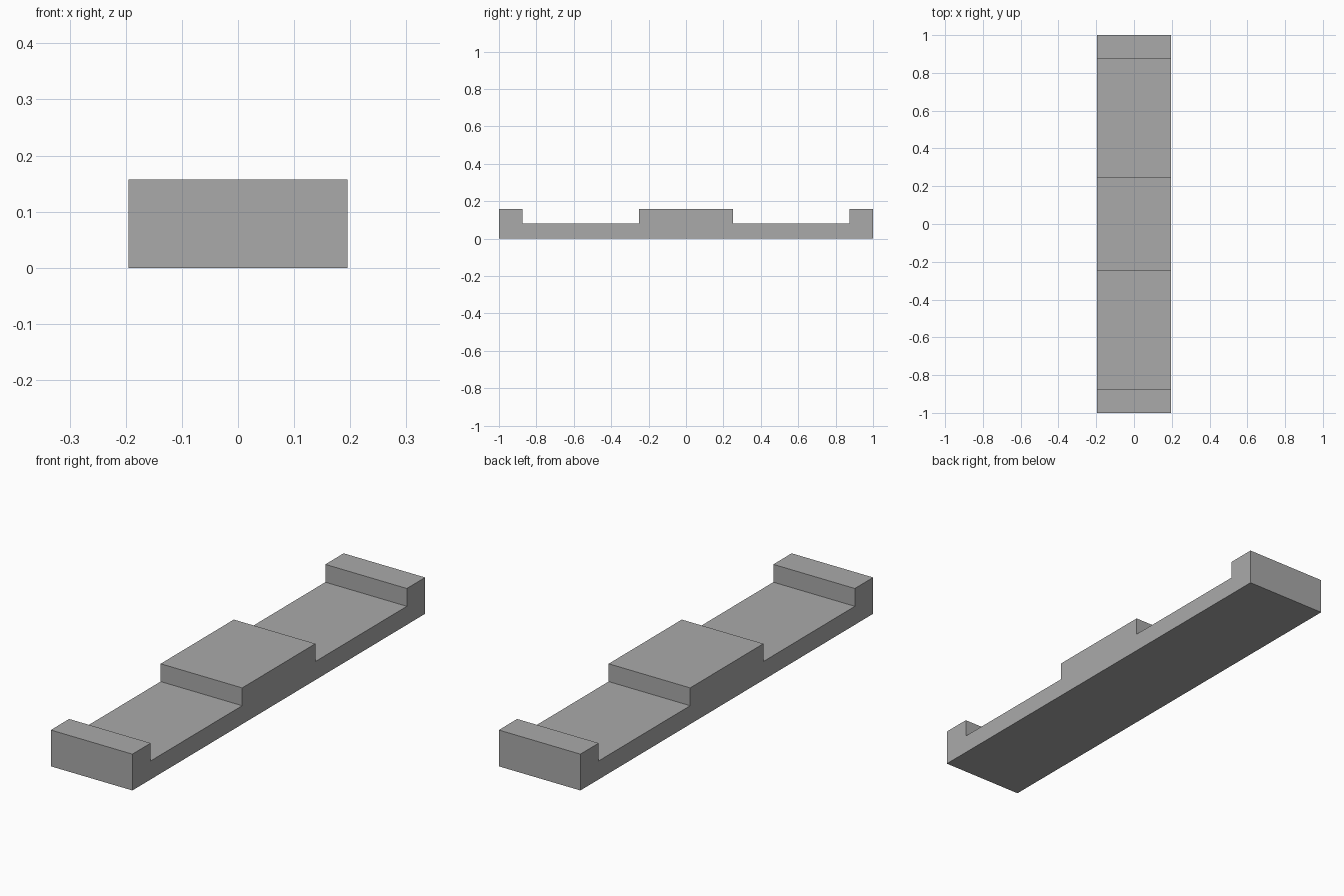
import bpy
import bmesh

cube = bpy.data.objects.get("Cube")
if cube:
    bpy.data.objects.remove(cube, do_unlink=True)

HALF_WIDTH, HALF_LENGTH = 0.195, 1.0
TOP, RECESS = 0.157, 0.08
LIP, PAD = 0.875, 0.25   # inner edge of end lips, half length of raised pad

# Plain grey material
grey = bpy.data.materials.new("grey")
grey.use_nodes = True
colour = (0.4, 0.4, 0.4, 1)
grey.diffuse_color = colour
grey.node_tree.nodes["Principled BSDF"].inputs["Base Color"].default_value = colour

# Side profile: half of the stepped outline, mirrored to the other end
half = [(HALF_LENGTH, 0), (HALF_LENGTH, TOP), (LIP, TOP),
        (LIP, RECESS), (PAD, RECESS), (PAD, TOP)]
profile = half + [(-y, z) for y, z in reversed(half)]

# Stepped bar: profile extruded across the width
bm = bmesh.new()
side = bm.faces.new([bm.verts.new((-HALF_WIDTH, y, z)) for y, z in profile])
extruded = bmesh.ops.extrude_face_region(bm, geom=[side])
verts = [v for v in extruded["geom"] if isinstance(v, bmesh.types.BMVert)]
bmesh.ops.translate(bm, verts=verts, vec=(2 * HALF_WIDTH, 0, 0))
bmesh.ops.recalc_face_normals(bm, faces=bm.faces)

mesh = bpy.data.meshes.new("stepped_bar")
bm.to_mesh(mesh)
bm.free()
mesh.materials.append(grey)
bar = bpy.data.objects.new("stepped_bar", mesh)
bpy.context.collection.objects.link(bar)
